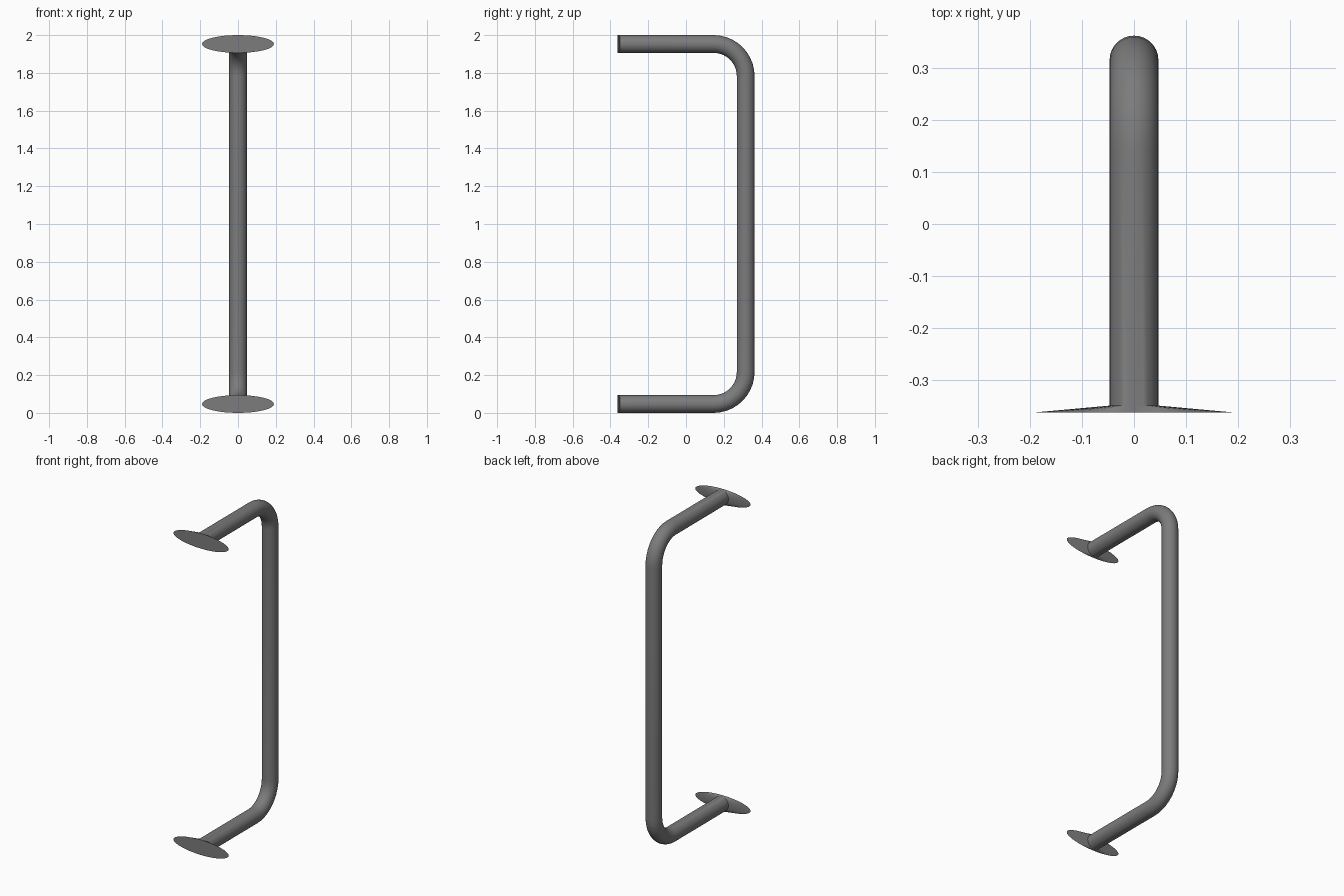
import bpy, bmesh
from math import sin, cos, pi, radians

if "Cube" in bpy.data.objects:
    bpy.data.objects.remove(bpy.data.objects["Cube"])

R = 0.047          # tube radius
BEND = 0.17        # bend radius at the tube centre line
FRONT, BACK = -0.363, 0.316
SIDES, STEPS = 32, 10


def loft(name, rings):
    """Skin a closed tube; each ring is (y, z, angle of travel, x scale)."""
    bm = bmesh.new()
    loops = []
    for y, z, t, sx in rings:
        loop = []
        for i in range(SIDES):
            a = 2 * pi * i / SIDES
            n = R * sin(a)
            loop.append(bm.verts.new((R * sx * cos(a), y - n * sin(t), z + n * cos(t))))
        loops.append(loop)
    for a, b in zip(loops, loops[1:]):
        for i in range(SIDES):
            j = (i + 1) % SIDES
            bm.faces.new((a[i], a[j], b[j], b[i]))
    bm.faces.new(loops[0])
    bm.faces.new(loops[-1])
    bmesh.ops.recalc_face_normals(bm, faces=bm.faces)
    mesh = bpy.data.meshes.new(name)
    bm.to_mesh(mesh)
    bm.free()
    obj = bpy.data.objects.new(name, mesh)
    bpy.context.collection.objects.link(obj)
    bpy.ops.object.select_all(action='DESELECT')
    obj.select_set(True)
    bpy.context.view_layer.objects.active = obj
    bpy.ops.object.shade_smooth_by_angle(angle=radians(30))
    return obj


# Handle: lower arm, two quarter bends, upper arm, with flared oval wall plates
path = [(FRONT, R, 0, 4.05), (FRONT + 0.013, R, 0, 1)]
for cz, start in ((R + BEND, 0), (2 - R - BEND, pi / 2)):
    for k in range(STEPS + 1):
        t = start + pi / 2 * k / STEPS
        path.append((BACK - BEND + BEND * sin(t), cz - BEND * cos(t), t, 1))
path += [(FRONT + 0.013, 2 - R, pi, 1), (FRONT, 2 - R, pi, 4.05)]
handle = loft("pull_handle", path)

# Dark grey metal
metal = bpy.data.materials.new("dark_metal")
metal.diffuse_color = (0.2, 0.2, 0.2, 1)
metal.use_nodes = True
metal.node_tree.nodes["Principled BSDF"].inputs["Base Color"].default_value = metal.diffuse_color
handle.data.materials.append(metal)
